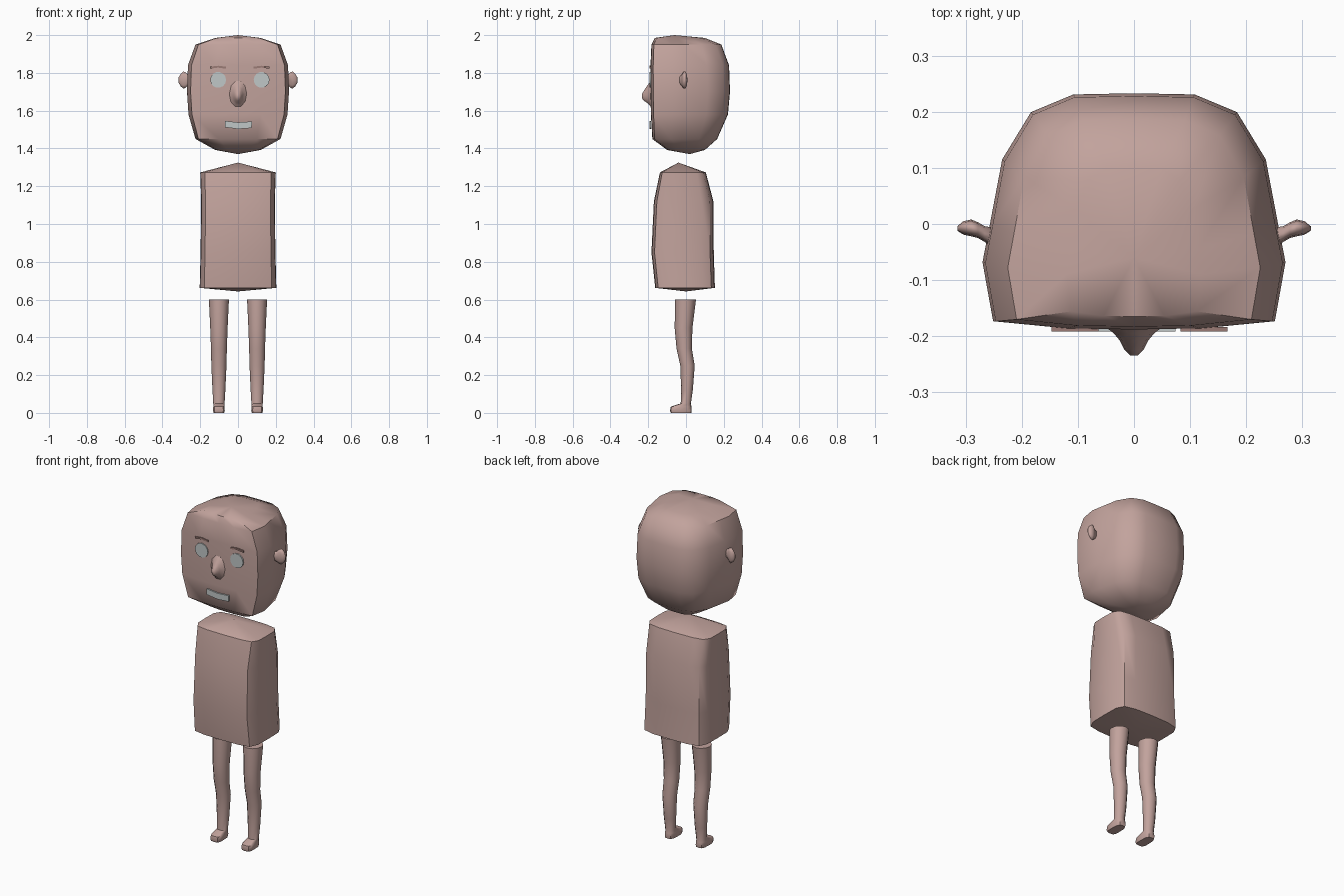
import bpy, bmesh, math
from mathutils import Vector

if "Cube" in bpy.data.objects:
    bpy.data.objects.remove(bpy.data.objects["Cube"])


def material(name, rgb):
    m = bpy.data.materials.new(name)
    m.diffuse_color = (*rgb, 1)
    m.use_nodes = True
    m.node_tree.nodes["Principled BSDF"].inputs["Base Color"].default_value = m.diffuse_color
    return m


SKIN = material("skin", (0.54, 0.365, 0.335))
GREY = material("pale grey", (0.53, 0.57, 0.57))
BROWN = material("brow brown", (0.33, 0.2, 0.18))


def loft(name, rings, mat, angle=50):
    """Skin a list of equal-length point rings, capping both ends."""
    bm = bmesh.new()
    loops = [[bm.verts.new(p) for p in ring] for ring in rings]
    n = len(loops[0])
    for a, b in zip(loops, loops[1:]):
        for i in range(n):
            j = (i + 1) % n
            bm.faces.new((a[i], a[j], b[j], b[i]))
    bm.faces.new(loops[0])
    bm.faces.new(loops[-1])
    bmesh.ops.remove_doubles(bm, verts=bm.verts, dist=1e-5)
    bmesh.ops.recalc_face_normals(bm, faces=bm.faces)
    me = bpy.data.meshes.new(name)
    bm.to_mesh(me)
    bm.free()
    me.materials.append(mat)
    ob = bpy.data.objects.new(name, me)
    bpy.context.collection.objects.link(ob)
    bpy.ops.object.select_all(action='DESELECT')
    ob.select_set(True)
    bpy.context.view_layer.objects.active = ob
    bpy.ops.object.shade_smooth_by_angle(angle=math.radians(angle))
    return ob


def section(half, z, w, front, back, cx=0):
    """Horizontal ring from a right-half template, scaled to width and depth."""
    pts = half + [(-x, y) for x, y in half[-2:0:-1]]
    c, h = (front + back) / 2, (back - front) / 2
    return [Vector((cx + x * w, c + y * h, z)) for x, y in pts]


def oval(n):
    return [(math.cos(i * math.tau / n), math.sin(i * math.tau / n)) for i in range(n)]


# Head: flat face, rounded back
HEAD = [(0, 1), (.4, .99), (.68, .84), (.87, .44), (.95, -.1),
        (1, -.43), (.93, -.93), (.45, -.99), (0, -1)]
head = [(1.37, 0, .02, .02), (1.392, .12, -.1, .1), (1.45, .225, -.178, .165),
        (1.58, .262, -.186, .222), (1.7, .27, -.188, .233), (1.84, .265, -.188, .228),
        (1.95, .225, -.183, .187), (1.985, .12, -.165, .1), (2.0, 0, -.06, -.06)]
loft("head", [section(HEAD, *r) for r in head], SKIN)

# Torso: soft-edged box with shallow pointed ends
BODY = [(0, 1), (.55, .98), (.88, .88), (.99, .6), (1, 0),
        (.99, -.6), (.88, -.9), (.55, -.98), (0, -1)]
torso = [(.643, 0, 0, 0), (.662, .203, -.163, .153), (.85, .198, -.183, .147),
         (1.12, .195, -.17, .145), (1.273, .2, -.138, .105), (1.325, 0, -.04, -.04)]
loft("torso", [section(BODY, *r) for r in torso], SKIN)

# Legs with small feet
LEG = [(0, 1), (.5, .87), (.87, .5), (1, 0), (.87, -.5), (.5, -.87), (0, -1)]
FOOT = [(0, 1), (.6, .95), (.95, .6), (1, 0), (1, -.6), (.75, -.93), (0, -1)]
leg = [(.6, .053, -.058, .053), (.45, .046, -.06, .034), (.34, .042, -.05, .031),
       (.25, .04, -.03, .046), (.12, .034, -.026, .036), (.05, .03, -.028, .026)]
foot = [(.033, .03, -.08, .029), (.012, .031, -.085, .03), (0, .028, -.08, .028)]
for side in (-1, 1):
    rings = [section(LEG, *r, cx=side * .101) for r in leg]
    rings += [section(FOOT, *r, cx=side * .101) for r in foot]
    loft("leg", rings, SKIN)

# Ears: x, centre y, half depth, half height
ear = [(.24, -.03, .022, .026), (.266, -.018, .014, .03), (.278, -.011, .014, .044),
       (.29, -.007, .015, .047), (.304, -.007, .012, .034), (.315, -.008, .004, .014)]
for side in (-1, 1):
    loft("ear", [[Vector((side * x, cy + a * ry, 1.762 + b * rz)) for a, b in oval(10)]
                 for x, cy, ry, rz in ear], SKIN, 80)

# Nose: y, half width, low z, high z
nose = [(-.18, .055, 1.61, 1.77), (-.195, .036, 1.628, 1.75), (-.208, .025, 1.64, 1.73),
        (-.224, .017, 1.652, 1.705), (-.234, .007, 1.667, 1.688)]
loft("nose", [[Vector((a * rx, y, (lo + hi) / 2 + b * (hi - lo) / 2)) for a, b in oval(10)]
              for y, rx, lo, hi in nose], SKIN, 80)


# Thin face details
def plate(name, outline, mat):
    loft(name, [[Vector((x, y, z)) for x, z in outline] for y in (-.184, -.192)], mat, 30)


for cx in (-.105, .125):
    plate("eye", [(cx + a * .042, 1.763 + b * .042) for a, b in oval(14)], GREY)
    plate("eyebrow", [(cx - .042, 1.822), (cx, 1.828), (cx + .042, 1.822),
                      (cx + .042, 1.833), (cx, 1.838), (cx - .042, 1.833)], BROWN)
plate("mouth", [(-.07, 1.512), (0, 1.503), (.072, 1.508),
                (.074, 1.543), (0, 1.538), (-.07, 1.546)], GREY)
